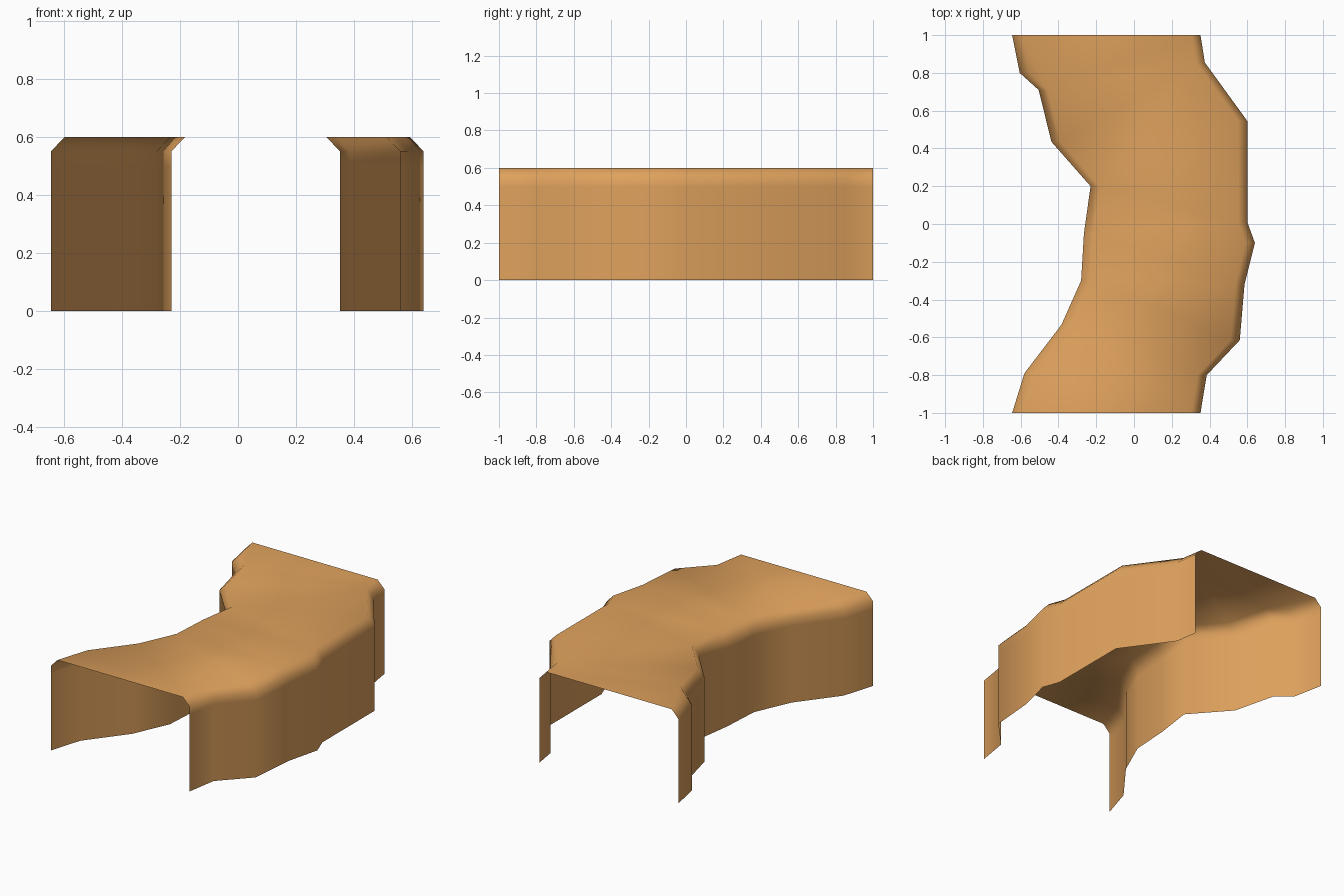
import bpy, bmesh

if "Cube" in bpy.data.objects:
    bpy.data.objects.remove(bpy.data.objects["Cube"])

# Plan outlines of the two walls (x, y); left runs back to front, right front to back
LEFT = [(-0.645, 1), (-0.605, 0.8), (-0.505, 0.71), (-0.437, 0.435), (-0.23, 0.2),
        (-0.265, -0.05), (-0.28, -0.3), (-0.385, -0.535), (-0.58, -0.79), (-0.645, -1)]
RIGHT = [(0.352, -1), (0.385, -0.8), (0.56, -0.615), (0.585, -0.32), (0.64, -0.1),
         (0.6, 0.01), (0.6, 0.545), (0.375, 0.855), (0.352, 1)]
# Wall section: (height, inward shift), with a chamfer at the top
SECTION = [(0, 0), (0.5, 0), (0.55, 0), (0.6, 0.048)]

mat = bpy.data.materials.new("tan_earth")
mat.diffuse_color = (0.74, 0.36, 0.11, 1)
mat.use_nodes = True
mat.node_tree.nodes["Principled BSDF"].inputs["Base Color"].default_value = mat.diffuse_color

bm = bmesh.new()


def wall(outline, inward):
    """Sweep the section along an outline and return the top row of vertices."""
    rows = [[bm.verts.new((x + inward * s, y, z)) for x, y in outline] for z, s in SECTION]
    for low, high in zip(rows, rows[1:]):
        for i in range(len(outline) - 1):
            bm.faces.new((low[i], low[i + 1], high[i + 1], high[i]))
    return rows[-1]


# Walls, then the flat top between them; ends and underside stay open
top = bm.faces.new(wall(LEFT, 1) + wall(RIGHT, -1))
bmesh.ops.triangulate(bm, faces=[top])
for f in bm.faces:
    f.smooth = True

mesh = bpy.data.meshes.new("winding_bank")
bm.to_mesh(mesh)
bm.free()
mesh.materials.append(mat)
bpy.context.collection.objects.link(bpy.data.objects.new("winding_bank", mesh))
